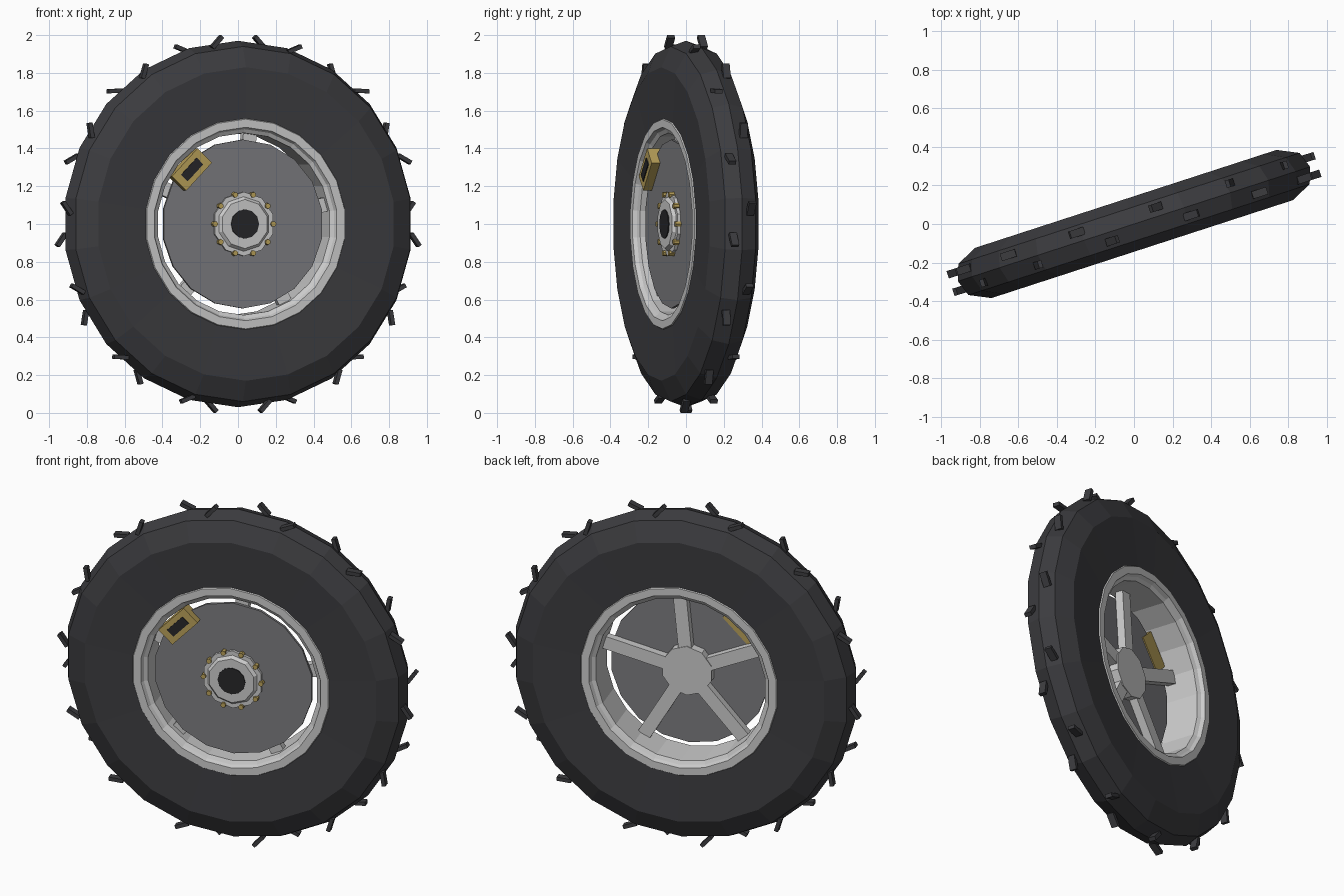
import bpy, bmesh
from math import radians, sin, cos, pi
from mathutils import Matrix

if "Cube" in bpy.data.objects:
    bpy.data.objects.remove(bpy.data.objects["Cube"])

# Local frame: axle along y, front is -y; the whole wheel is steered 18 degrees
WHEEL = Matrix.Translation((0, 0, 1)) @ Matrix.Rotation(radians(18), 4, 'Z')


def material(name, rgb):
    m = bpy.data.materials.new(name)
    m.diffuse_color = (*rgb, 1)
    m.use_nodes = True
    m.node_tree.nodes["Principled BSDF"].inputs["Base Color"].default_value = m.diffuse_color
    return m


RUBBER = material("rubber", (0.045, 0.045, 0.05))
DARK = material("dark", (0.02, 0.02, 0.022))
GOLD = material("gold", (0.48, 0.35, 0.10))
STEEL = material("dark_steel", (0.2, 0.2, 0.21))
ALLOY = material("alloy", (0.55, 0.55, 0.56))


def finish(name, bm, mat):
    bmesh.ops.recalc_face_normals(bm, faces=bm.faces)
    me = bpy.data.meshes.new(name)
    bm.to_mesh(me)
    bm.free()
    ob = bpy.data.objects.new(name, me)
    bpy.context.collection.objects.link(ob)
    me.materials.append(mat)
    ob.matrix_world = WHEEL
    return ob


def lathe(name, profile, n, mat, closed=True):
    """Spin (radius, y) points about the axle; open profiles get end caps."""
    bm = bmesh.new()
    rings = [[bm.verts.new((r * sin(2 * pi * i / n), y, r * cos(2 * pi * i / n)))
              for i in range(n)] for r, y in profile]
    pairs = list(zip(rings, rings[1:]))
    if closed:
        pairs.append((rings[-1], rings[0]))
    else:
        bm.faces.new(rings[0])
        bm.faces.new(rings[-1])
    for a, b in pairs:
        for i in range(n):
            j = (i + 1) % n
            bm.faces.new((a[i], a[j], b[j], b[i]))
    return finish(name, bm, mat)


def add_box(bm, angle, radius, y, size, tilt=0):
    """Box (tangent, axial, radial size) at a clock angle in degrees."""
    m = (Matrix.Rotation(radians(angle), 4, 'Y') @ Matrix.Translation((0, y, radius))
         @ Matrix.Rotation(radians(tilt), 4, 'Y') @ Matrix.Diagonal((*size, 1)))
    bmesh.ops.create_cube(bm, size=1, matrix=m)


# Tyre carcass
lathe("tyre", [(0.55, -0.125), (0.83, -0.137), (0.94, -0.085), (0.97, 0),
               (0.94, 0.085), (0.83, 0.137), (0.55, 0.125)], 22, RUBBER)

# Slanted tread lugs, two staggered rows
bm = bmesh.new()
for k in range(14):
    for side in (1, -1):
        add_box(bm, side * 7.9 + k * 360 / 14, 0.972, side * 0.048,
                (0.08, 0.04, 0.022), side * 40)
finish("tread_lugs", bm, RUBBER)

# Rim barrel with stepped lips
lathe("rim", [(0.562, -0.12), (0.555, -0.132), (0.512, -0.132), (0.502, -0.112), (0.482, -0.1),
              (0.482, 0.1), (0.502, 0.112), (0.512, 0.132), (0.555, 0.132), (0.562, 0.12)],
      22, ALLOY)

# Five spokes just behind the disc
bm = bmesh.new()
for k in range(5):
    add_box(bm, 5.5 + 72 * k, 0.285, -0.043, (0.075, 0.046, 0.41))
finish("spokes", bm, ALLOY)

# Brake disc
lathe("brake_disc", [(0.447, -0.083), (0.447, -0.066)], 18, STEEL, closed=False)

# Hub: back boss, front flange and raised collar
lathe("hub", [(0.13, -0.118), (0.145, -0.1), (0.17, -0.1), (0.17, -0.075),
              (0.145, -0.07), (0.145, -0.015)], 10, ALLOY, closed=False)
lathe("hub_bore", [(0.078, -0.123), (0.078, -0.1)], 12, DARK, closed=False)

# Ring of hub bolts
bm = bmesh.new()
for k in range(10):
    m = (Matrix.Rotation(radians(18 + 36 * k), 4, 'Y') @ Matrix.Translation((0, -0.098, 0.162))
         @ Matrix.Rotation(pi / 2, 4, 'X'))
    bmesh.ops.create_cone(bm, cap_ends=True, segments=6, radius1=0.015, radius2=0.015,
                          depth=0.03, matrix=m)
finish("hub_bolts", bm, GOLD)

# Brake caliper with dark window
bm = bmesh.new()
add_box(bm, -46, 0.415, -0.095, (0.205, 0.07, 0.11))
finish("caliper", bm, GOLD)
bm = bmesh.new()
add_box(bm, -46, 0.415, -0.129, (0.125, 0.012, 0.05))
finish("caliper_window", bm, DARK)
